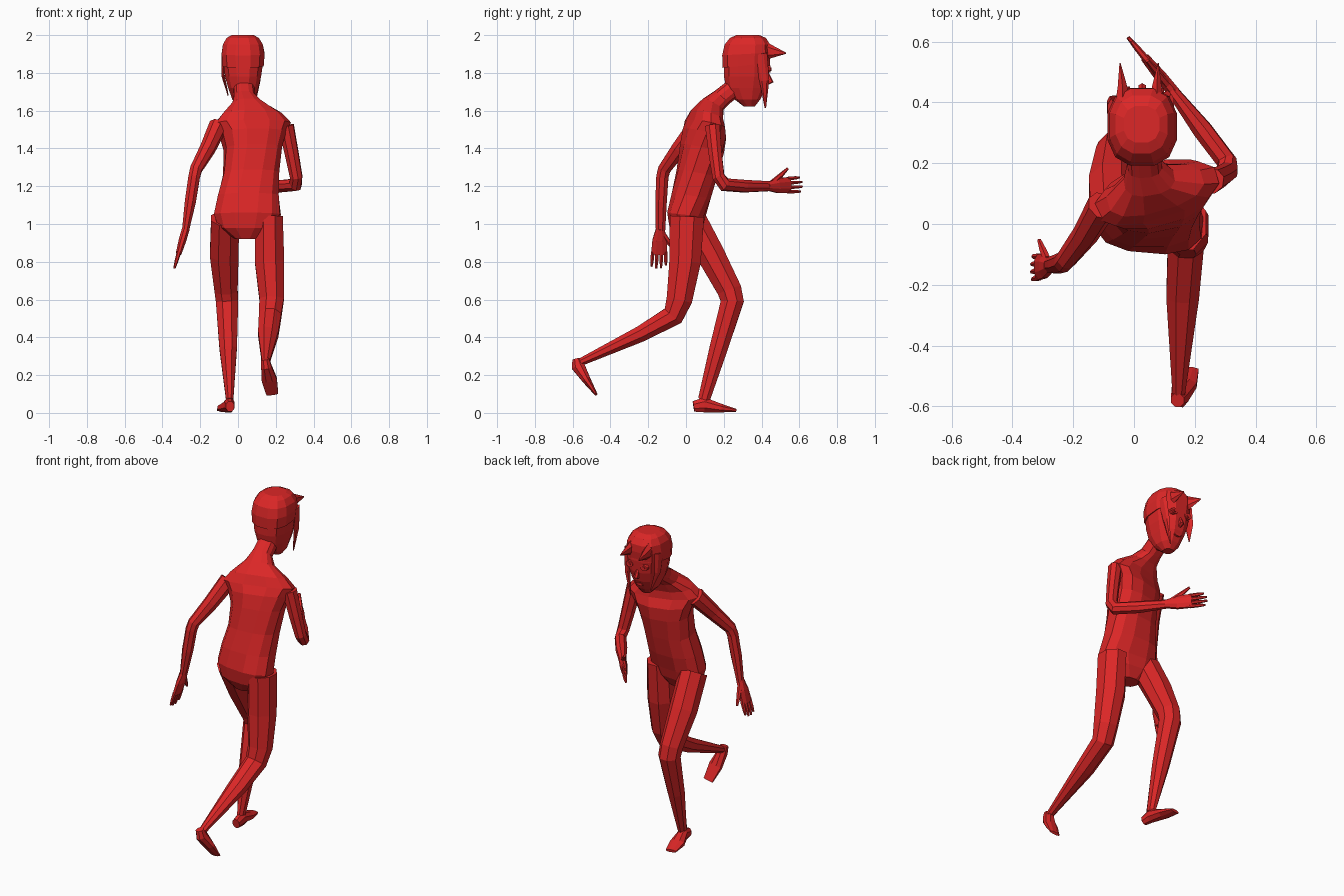
import bpy, bmesh, math
from mathutils import Vector, Matrix

red = bpy.data.materials.new("red")
red.diffuse_color = (0.72, 0.02, 0.02, 1)


def skin(name, rings):
    """Flat-shaded closed surface through a list of equal point rings."""
    bm = bmesh.new()
    vs = [[bm.verts.new(p) for p in r] for r in rings]
    n = len(vs[0])
    for a, b in zip(vs, vs[1:]):
        for i in range(n):
            j = (i + 1) % n
            bm.faces.new((a[i], a[j], b[j], b[i]))
    bm.faces.new(vs[0][::-1])
    bm.faces.new(vs[-1])
    bmesh.ops.recalc_face_normals(bm, faces=bm.faces)
    me = bpy.data.meshes.new(name)
    bm.to_mesh(me)
    bm.free()
    me.materials.append(red)
    ob = bpy.data.objects.new(name, me)
    bpy.context.collection.objects.link(ob)
    return ob


def loft(name, rows, sides=12, power=0.8):
    """Rows: x, y, z, half width, half depth, yaw, pitch (degrees)."""
    def sq(v):
        return math.copysign(abs(v) ** power, v)
    rings = []
    for x, y, z, rx, ry, yaw, pitch in rows:
        m = Matrix.Rotation(math.radians(yaw), 3, 'Z') @ Matrix.Rotation(math.radians(pitch), 3, 'X')
        angs = [2 * math.pi * (i + 0.5) / sides for i in range(sides)]
        rings.append([Vector((x, y, z)) + m @ Vector((rx * sq(math.cos(a)), ry * sq(math.sin(a)), 0)) for a in angs])
    return skin(name, rings)


def tube(name, rows, hint=(1, 0, 0), sides=8):
    """Rows: x, y, z, radius along hint, radius across it."""
    pts = [Vector(r[:3]) for r in rows]
    rings = []
    for i, (p, r) in enumerate(zip(pts, rows)):
        t = Vector()
        if i > 0:
            t += (p - pts[i - 1]).normalized()
        if i < len(pts) - 1:
            t += (pts[i + 1] - p).normalized()
        t.normalize()
        s = Vector(hint)
        s = (s - t * s.dot(t)).normalized()
        u = t.cross(s)
        angs = [2 * math.pi * (k + 0.5) / sides for k in range(sides)]
        rings.append([p + s * r[3] * math.cos(a) + u * r[4] * math.sin(a) for a in angs])
    return skin(name, rings)


def hand(side, wrist, tip, across):
    """Palm, four fingers and a thumb on the across side."""
    w, d, a = Vector(wrist), Vector(tip) - Vector(wrist), Vector(across)

    def row(t, off, r1, r2):
        return (*(w + d * t + a * off), r1, r2)
    tube(side + "_palm", [row(-0.05, 0, .024, .022), row(.25, 0, .042, .022), row(.62, 0, .046, .016)], across)
    for k in range(4):
        o = (k - 1.5) * 0.023
        end = (0.95, 1.0, 0.99, 0.92)[k]
        tube(f"{side}_finger_{k}", [row(.56, o, .011, .012), row(.8, o * 1.05, .010, .010),
                                    row(end, o * 1.1, .006, .006)], across, 6)
    tube(side + "_thumb", [row(.12, .02, .016, .014), row(.36, .055, .013, .012), row(.56, .088, .007, .007)], d, 6)


# torso with neck, twisted and leaning forward
loft("torso", [
    (.045, .000, 0.92, .060, .050, -5, 0),
    (.045, .000, 0.98, .150, .085, -5, 0),
    (.050, .002, 1.05, .180, .100, -5, -6),
    (.055, .028, 1.15, .165, .107, 0, -8),
    (.070, .058, 1.27, .150, .108, 5, -10),
    (.078, .085, 1.40, .155, .113, 12, -12),
    (.078, .098, 1.48, .180, .108, 16, -14),
    (.075, .100, 1.53, .212, .085, 17, -15),
    (.070, .110, 1.58, .165, .075, 16, -20),
    (.050, .145, 1.635, .085, .060, 10, -30),
    (.035, .190, 1.67, .058, .052, 5, -42),
    (.030, .280, 1.74, .055, .052, 0, -48)])

# head and hair cap
loft("head", [
    (.032, .335, 1.622, .030, .030, 0, 0),
    (.030, .325, 1.66, .062, .070, 0, 0),
    (.028, .318, 1.72, .082, .108, 0, 0),
    (.027, .320, 1.78, .098, .122, 0, 0),
    (.027, .322, 1.85, .108, .126, 0, 0),
    (.027, .322, 1.93, .100, .120, 0, 0)])
loft("hair_cap", [
    (.027, .318, 1.84, .112, .129, 0, 6),
    (.027, .320, 1.90, .117, .132, 0, 3),
    (.026, .325, 1.95, .109, .124, 0, 0),
    (.025, .328, 1.985, .088, .098, 0, 0),
    (.025, .328, 2.00, .060, .062, 0, 0)])

# hair spikes over the brow and strands beside the face
for x, tx in ((-.038, -.046), (.075, .080)):
    tube("brow_spike", [(x, .40, 1.92, .026, .055), (x, .45, 1.912, .018, .036), (tx, .53, 1.904, .002, .003)], sides=6)
tube("left_strand", [(-.075, .37, 1.90, .014, .045), (-.080, .39, 1.79, .010, .032), (-.052, .42, 1.68, .003, .004)], sides=6)
tube("right_strand", [(.122, .39, 1.90, .012, .040), (.110, .415, 1.76, .010, .026), (.085, .42, 1.615, .003, .004)], sides=6)

# face details
for x in (-.022, .076):
    tube("eye", [(x, .425, 1.82, .024, .018), (x, .448, 1.82, .024, .018)], sides=10)
    tube("pupil", [(x, .44, 1.82, .010, .010), (x, .453, 1.82, .010, .010)])
tube("nose", [(.027, .43, 1.80, .008, .008), (.027, .448, 1.755, .015, .016), (.027, .43, 1.74, .008, .006)], sides=6)
tube("mouth", [(.028, .39, 1.695, .026, .010), (.028, .418, 1.695, .024, .008)])

# arms
tube("left_arm", [
    (-.105, .060, 1.52, .050, .055), (-.160, -.035, 1.40, .043, .045),
    (-.222, -.115, 1.29, .034, .036), (-.232, -.125, 1.25, .033, .035),
    (-.252, -.132, 1.12, .032, .033), (-.278, -.135, .965, .020, .027)])
hand("left", (-.279, -.137, .965), (-.337, -.145, .765), (0, 1, 0))
tube("right_arm", [
    (.255, .140, 1.52, .045, .040), (.285, .155, 1.37, .040, .036),
    (.308, .172, 1.25, .035, .035), (.305, .205, 1.208, .034, .038),
    (.225, .310, 1.20, .034, .035), (.125, .440, 1.20, .020, .028)], (.75, .65, .1))
hand("right", (.125, .44, 1.20), (-.02, .615, 1.21), (0, 0, 1))

# legs
tube("left_leg", [
    (-.068, .025, 1.03, .080, .085), (-.073, .130, .84, .082, .080),
    (-.063, .230, .65, .066, .070), (-.058, .245, .59, .064, .066),
    (-.052, .172, .34, .050, .052), (-.044, .095, .07, .021, .034)])
tube("right_leg", [
    (.165, .005, 1.04, .078, .098), (.167, -.005, .80, .084, .090),
    (.178, -.035, .60, .070, .074), (.170, -.068, .515, .064, .062),
    (.160, -.240, .418, .058, .046), (.147, -.560, .268, .022, .022)])

# feet, the rear one lifted
tube("left_foot", [
    (-.042, .040, .034, .024, .030), (-.045, .095, .043, .029, .043),
    (-.066, .180, .026, .046, .025), (-.080, .262, .014, .034, .009)])
tube("right_foot", [
    (.143, -.580, .285, .024, .024), (.150, -.570, .245, .030, .038),
    (.166, -.527, .175, .044, .024), (.182, -.476, .098, .034, .008)])
